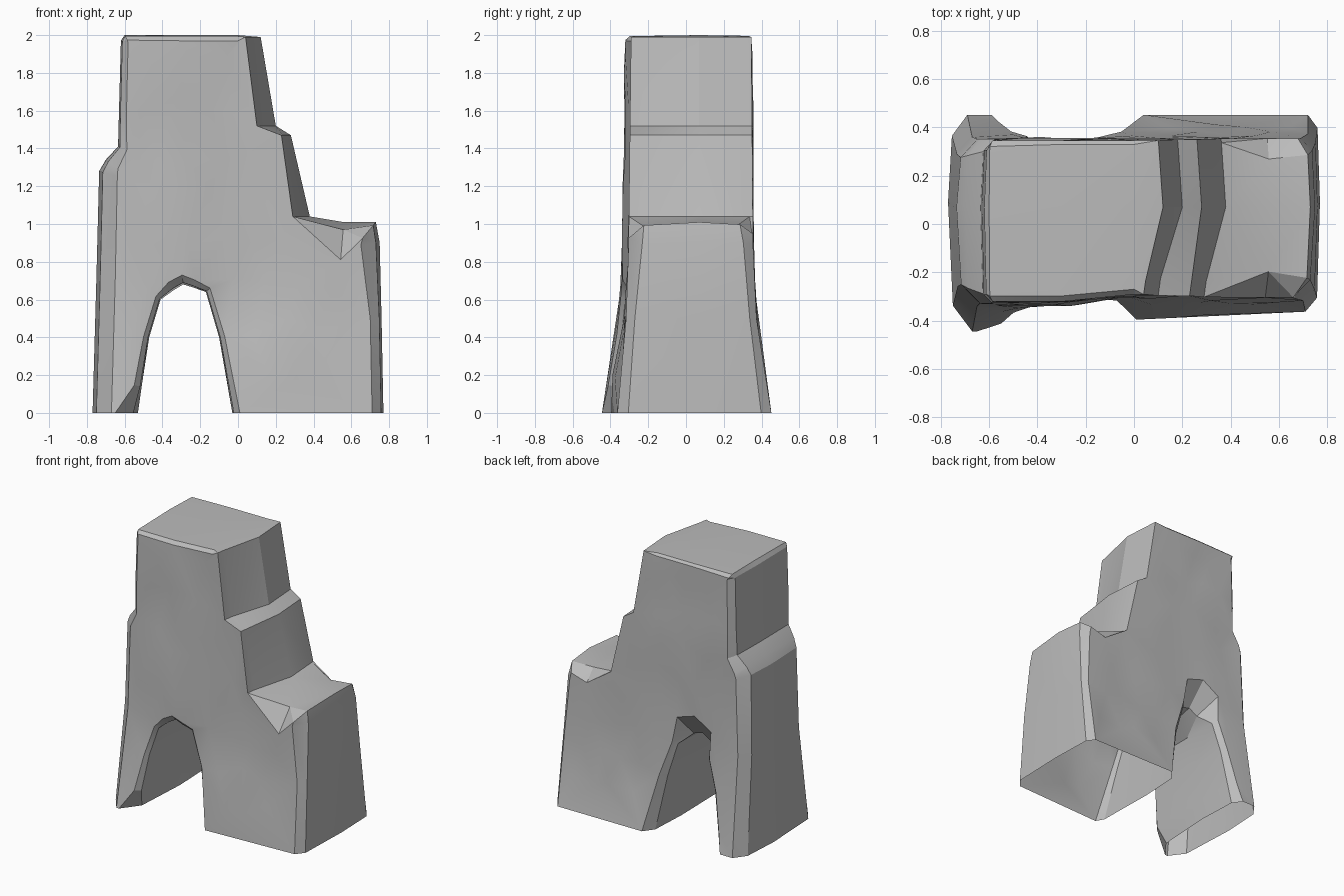
import bpy, bmesh, math, random
from mathutils import Vector
from mathutils.geometry import delaunay_2d_cdt, intersect_point_line

cube = bpy.data.objects.get("Cube")
if cube:
    bpy.data.objects.remove(cube, do_unlink=True)
random.seed(4)

# Silhouette, counter-clockwise: x, z, worn width at the front and at the back
OUTLINE = [
    # left leg and arch
    (-.77, 0, .1, .08), (-.53, 0, .12, .06), (-.51, .14, .04, .05),
    (-.47, .4, .03, .04), (-.41, .6, .03, .04), (-.34, .65, .05, .2),
    (-.29, .68, .05, .22), (-.24, .665, .04, .2),
    (-.17, .64, .03, .04), (-.1, .4, .03, .05),
    # right leg, ledge and steps
    (-.03, 0, .04, .07), (.77, 0, .06, .05), (.76, .5, .06, .04),
    (.75, .9, .1, .06), (.73, 1.01, .11, .08), (.56, 1.01, .2, .1),
    (.38, 1.04, .09, .02), (.28, 1.47, .05, .02), (.2, 1.52, .1, .02),
    (.12, 1.99, .08, .02), (0, 2, .03, .02),
    # summit and left shoulder
    (-.3, 2, .03, .02), (-.6, 2, .03, .03), (-.62, 1.97, .04, .05),
    (-.63, 1.6, .04, .05), (-.635, 1.41, .05, .06), (-.7, 1.34, .08, .08),
    (-.735, 1.28, .1, .09), (-.75, .7, .1, .08),
]
COUNT = len(OUTLINE)
FRONT, BACK = 2, 3


def depth(x, z, front):
    """Distance of the rock face from the middle plane."""
    flare = max(0, 1 - z / .85) ** 2
    if front:
        spread = .1
        if x > -.2:
            spread = .13 - .13 * max(0, x - .08) - .7 * max(0, .08 - x)
        step = .03 * min(1, max(0, (x + .25) / .13))
        return .345 - .012 * z + flare * spread - step
    return .362 - .008 * z + .09 * flare


def is_step(x, z):
    return x > .05 and z > 1.02


def inward(i):
    """Direction into the rock at an outline point."""
    a, b, c = (Vector(OUTLINE[(i + k) % COUNT][:2]) for k in (-1, 0, 1))
    e, f = (b - a).normalized(), (c - b).normalized()
    n = Vector((-e.y - f.y, e.x + f.x)).normalized()
    if b.y == 0 or is_step(*b):
        n = Vector((math.copysign(1, n.x), 0))
    return n


bm = bmesh.new()


def add_point(x, z, side, rough=0):
    """Vertex at a fraction of the depth: -1 is the front face, 1 the back."""
    return bm.verts.new((x, side * (depth(x, z, side < 0) + rough), z))


def ring(side, column, inset, worn):
    """One loop of the outline; worn edges sit nearer the middle plane."""
    verts = []
    for i, point in enumerate(OUTLINE):
        x, z, width = point[0], point[1], point[column]
        # the stepped walls slant across the whole thickness
        share = .9 if worn and is_step(x, z) else inset
        x, z = Vector((x, z)) + inward(i) * width * share
        verts.append(add_point(x, z, side * (1 - worn * min(.35, width * 2.4))))
    return verts


def fill_face(loop, side):
    """Facet a broad face with scattered points inside its loop."""
    border = [Vector((v.co.x, v.co.z)) for v in loop]
    points = list(border)
    for row in range(1, 9):
        for column in range(10):
            p = Vector((-.72 + .16 * column + .08 * (row % 2), .23 * row))
            p += Vector((random.uniform(-.03, .03), random.uniform(-.06, .06)))
            gaps = []
            for a, b in zip(border, border[1:] + border[:1]):
                near, t = intersect_point_line(p, a, b)
                near = a.lerp(b, min(1, max(0, t)))
                gaps.append((p - near).length)
            if min(gaps) > .05:
                points.append(p)
    result = delaunay_2d_cdt(points, [], [list(range(COUNT))], 1, .00001)
    made = {}
    for k, (co, origin) in enumerate(zip(result[0], result[3])):
        if origin and origin[0] < COUNT:
            made[k] = loop[origin[0]]
        else:
            made[k] = add_point(co.x, co.y, side, random.uniform(-.012, .008))
    for tri in result[2]:
        bm.faces.new([made[k] for k in tri])


# Worn walls between the front and back faces, open underneath
rings = [ring(-1, FRONT, 1, 0), ring(-1, FRONT, .2, 1), ring(.2, BACK, 0, 0),
         ring(1, BACK, .2, 1), ring(1, BACK, 1, 0)]
for near, far in zip(rings, rings[1:]):
    for i in range(COUNT):
        j = (i + 1) % COUNT
        if OUTLINE[i][1] + OUTLINE[j][1] > 0:
            bm.faces.new((near[i], far[i], far[j], near[j]))
fill_face(rings[0], -1)
fill_face(rings[-1], 1)
bmesh.ops.triangulate(bm, faces=bm.faces[:])
bmesh.ops.delete(bm, geom=[v for v in bm.verts if not v.link_faces], context='VERTS')
bmesh.ops.recalc_face_normals(bm, faces=bm.faces[:])

mesh = bpy.data.meshes.new("rock_arch")
bm.to_mesh(mesh)
bm.free()
rock = bpy.data.objects.new("rock_arch", mesh)
bpy.context.collection.objects.link(rock)

stone = bpy.data.materials.new("grey_stone")
stone.use_nodes = True
colour = (.5, .5, .5, 1)
stone.diffuse_color = colour
stone.node_tree.nodes["Principled BSDF"].inputs["Base Color"].default_value = colour
mesh.materials.append(stone)

bpy.context.view_layer.objects.active = rock
rock.select_set(True)
bpy.ops.object.shade_smooth_by_angle(angle=math.radians(20))
